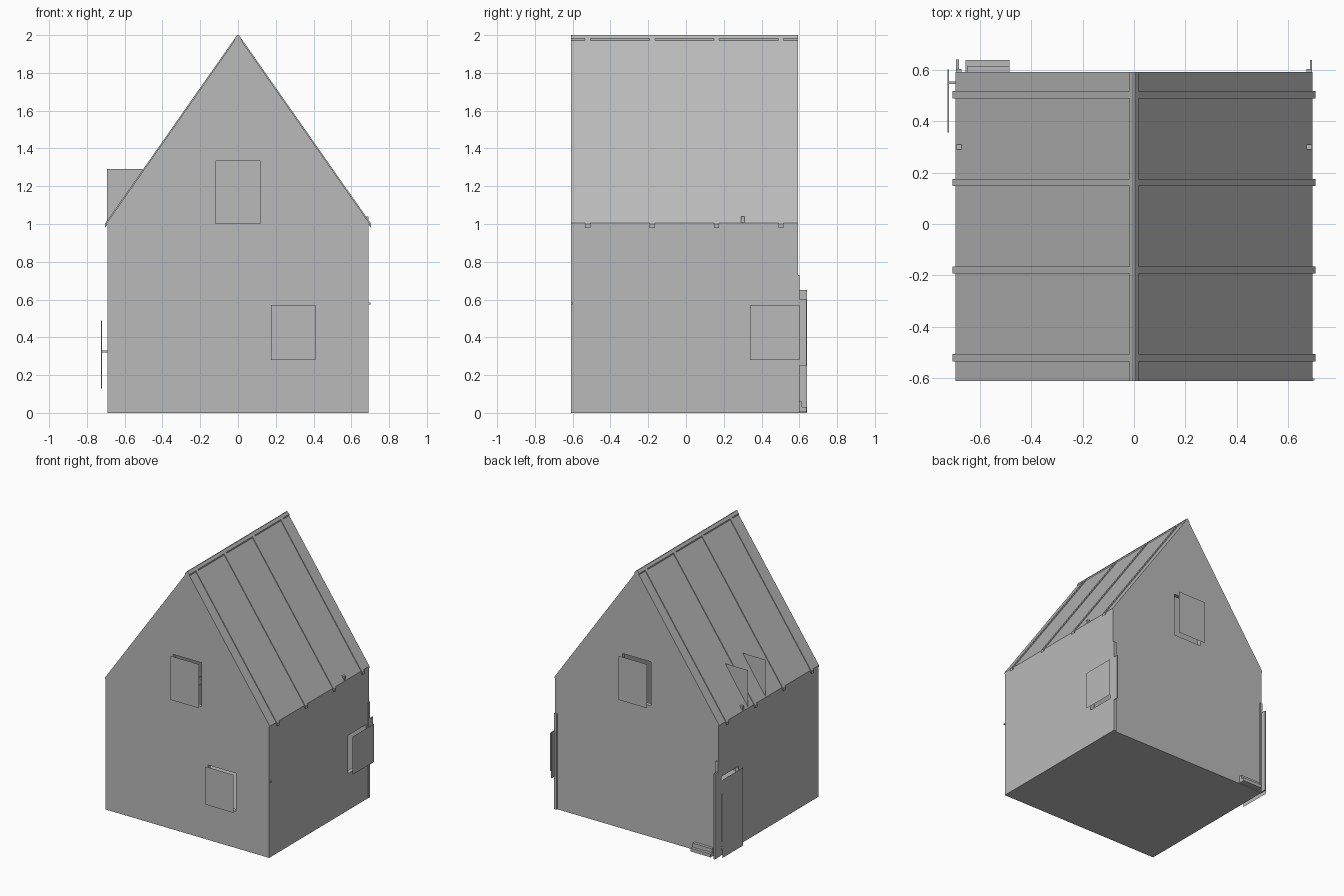
import bpy
import bmesh

cube = bpy.data.objects.get("Cube")
if cube:
    bpy.data.objects.remove(cube)

# One plain grey for everything
grey = bpy.data.materials.new("plain grey")
grey.use_nodes = True
grey.diffuse_color = (0.49, 0.49, 0.49, 1)
grey.node_tree.nodes["Principled BSDF"].inputs["Base Color"].default_value = (0.49, 0.49, 0.49, 1)

HALF, EAVE, RIDGE = 0.69, 1.0, 1.985
FRONT, BACK = -0.61, 0.592
SLOPE = (RIDGE - EAVE) / HALF


def roof_z(x):
    return RIDGE - SLOPE * abs(x)


def finish(name, bm):
    bmesh.ops.recalc_face_normals(bm, faces=bm.faces)
    mesh = bpy.data.meshes.new(name)
    bm.to_mesh(mesh)
    bm.free()
    mesh.materials.append(grey)
    obj = bpy.data.objects.new(name, mesh)
    bpy.context.scene.collection.objects.link(obj)
    return obj


def prism(name, profile, y0, y1):
    """Extrude an x-z profile along y."""
    bm = bmesh.new()
    face = bm.faces.new([bm.verts.new((x, y0, z)) for x, z in profile])
    new = bmesh.ops.extrude_face_region(bm, geom=[face])["geom"]
    verts = [v for v in new if isinstance(v, bmesh.types.BMVert)]
    bmesh.ops.translate(bm, verts=verts, vec=(0, y1 - y0, 0))
    return finish(name, bm)


def box(name, xs, ys, zs):
    a, b = xs
    c, d = zs
    return prism(name, [(a, c), (b, c), (b, d), (a, d)], *ys)


def sheet(name, corners, outward):
    """A thin flat face turned towards the given direction."""
    bm = bmesh.new()
    face = bm.faces.new([bm.verts.new(c) for c in corners])
    face.normal_update()
    if face.normal.dot(outward) < 0:
        face.normal_flip()
    mesh = bpy.data.meshes.new(name)
    bm.to_mesh(mesh)
    bm.free()
    mesh.materials.append(grey)
    obj = bpy.data.objects.new(name, mesh)
    bpy.context.scene.collection.objects.link(obj)


def cut(target, cutter):
    mod = target.modifiers.new("cut", "BOOLEAN")
    mod.operation, mod.solver, mod.object = "DIFFERENCE", "EXACT", cutter
    bpy.context.view_layer.objects.active = target
    bpy.ops.object.modifier_apply(modifier=mod.name)
    bpy.data.objects.remove(cutter)


def gable(inset):
    h, low = HALF - inset, inset
    eave, top = EAVE - inset * 0.4, RIDGE - inset * 1.7
    return [(-h, low), (h, low), (h, eave), (0, top), (-h, eave)]


# Hollow house shell
T = 0.03
house = prism("house_walls", gable(0), FRONT, BACK)
cut(house, prism("room_cutter", gable(T), FRONT + T, BACK - T))

# Window openings, each with a pane standing off the wall
OFF = 0.64
for name, x0, x1, z0, z1, side in [
        ("front_lower", 0.175, 0.41, 0.28, 0.57, -1),
        ("front_upper", -0.12, 0.12, 1.0, 1.335, -1),
        ("back_upper", -0.12, 0.12, 1.0, 1.335, 1)]:
    wall = FRONT if side < 0 else BACK
    cut(house, box("cutter", (x0, x1), (wall - 0.05, wall + 0.05), (z0, z1)))
    y = side * OFF
    sheet(name + "_window", [(x0, y, z0), (x1, y, z0), (x1, y, z1), (x0, y, z1)], (0, side, 0))

# Side window and door, handled the same way
for name, side, y0, z0, z1 in [("side_window", 1, 0.34, 0.28, 0.57),
                               ("side_door", -1, 0.35, 0.005, 0.6)]:
    wall = side * HALF
    cut(house, box("cutter", (wall - 0.05, wall + 0.05), (y0, 0.555), (max(z0, 0.04), z1)))
    x = side * 0.727
    sheet(name, [(x, y0, z0), (x, 0.6, z0), (x, 0.6, z1), (x, y0, z1)], (side, 0, 0))

# Roof skin, ridge cap and battens
for s, side in ((-1, "right"), (1, "left")):
    lift = 0.012
    ends = [(0, RIDGE), (s * 0.695, roof_z(0.695)),
            (s * 0.695, roof_z(0.695) + lift), (0, RIDGE + lift)]
    prism(side + "_roof", ends, FRONT, BACK)
    for i in range(4):
        y = -0.52 + i * 0.341
        a, b = 0.018, 0.705
        strip = [(s * a, roof_z(a)), (s * b, roof_z(b)),
                 (s * b, roof_z(b) + 0.022), (s * a, roof_z(a) + 0.022)]
        prism(f"{side}_batten_{i + 1}", strip, y - 0.014, y + 0.014)
    # Small eave lug and back corner post
    xs = sorted((s * 0.67, s * 0.692))
    box(side + "_eave_lug", xs, (0.29, 0.31), (1.0, 1.04))
    box(side + "_corner_post", xs, (BACK - 0.01, 0.602), (0, 0.73))

w = 0.018
prism("ridge_cap", [(-w, 1.968), (w, 1.968), (w, 1.982), (0.004, 2.0),
                    (-0.004, 2.0), (-w, 1.982)], FRONT, BACK)

# Dormer cheeks on the right roof slope
for name, y, n in (("back_dormer_cheek", 0.24, 1), ("front_dormer_cheek", 0.03, -1)):
    sheet(name, [(-0.693, y, 1.0), (-0.693, y, 1.29), (-0.50, y, 1.29)], (0, n, 0))

# Door batten and handle behind the door
box("door_batten", (-0.726, -0.72), (0.355, 0.6), (0.13, 0.49))
box("door_handle", (-0.722, -0.685), (0.545, 0.555), (0.32, 0.33))

# Jamb plates at the back corners
box("door_jamb", (-0.692, -0.68), (0.6, 0.64), (0, 0.65))
box("window_jamb", (0.685, 0.692), (0.6, 0.638), (0.25, 0.6))

# Low two-tier step at the back, and a small wall lug
box("lower_step", (-0.655, -0.485), (BACK, 0.638), (0.005, 0.03))
box("upper_step", (-0.65, -0.485), (BACK, 0.615), (0.03, 0.06))
box("wall_lug", (0.685, 0.702), (-0.608, -0.6), (0.574, 0.584))
